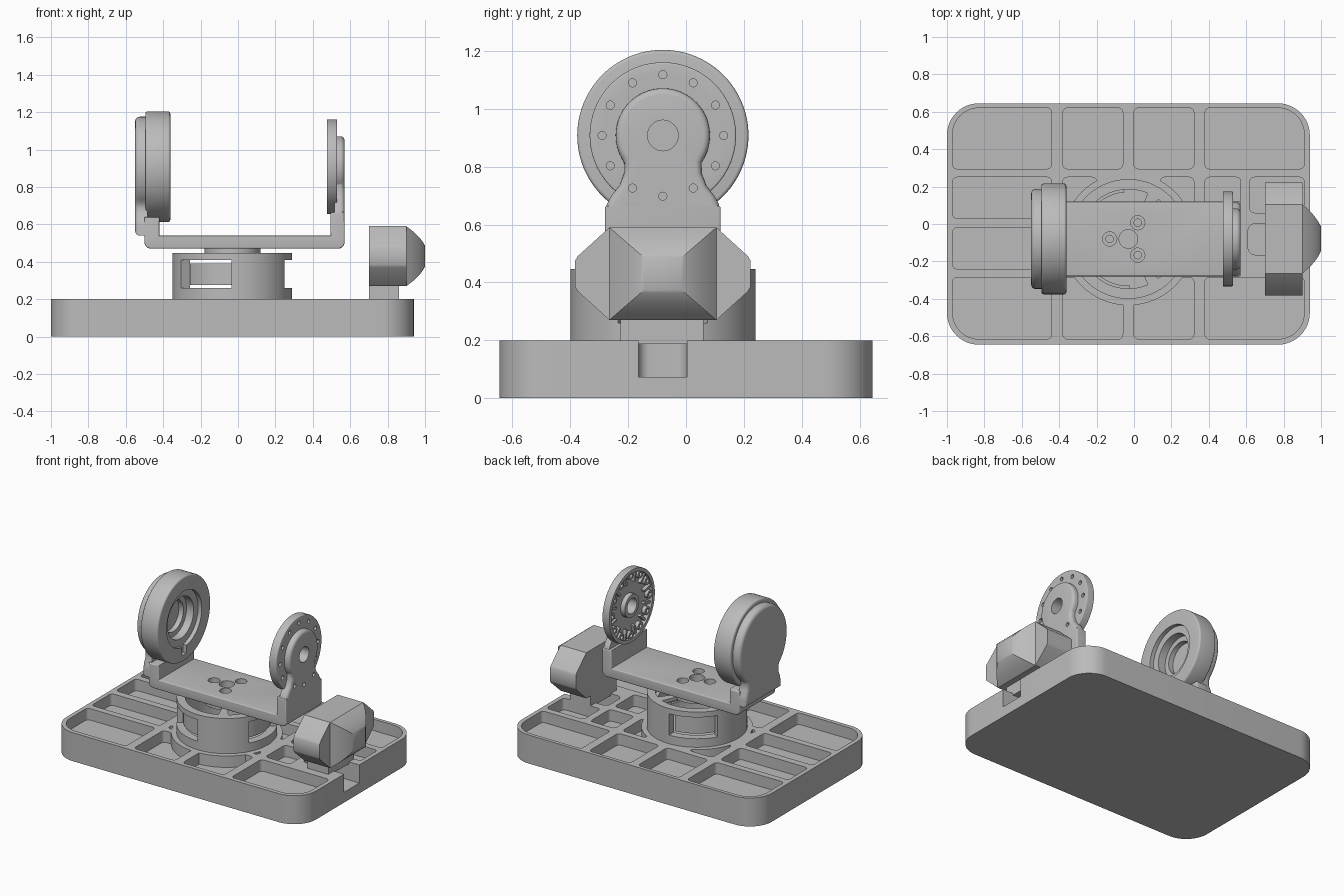
import bpy, bmesh
from math import sin, cos, pi, radians
from mathutils import Vector

if "Cube" in bpy.data.objects:
    bpy.data.objects.remove(bpy.data.objects["Cube"], do_unlink=True)

grey = bpy.data.materials.new("light grey")
grey.use_nodes = True
COLOUR = (0.5, 0.5, 0.5, 1)
grey.diffuse_color = COLOUR
grey.node_tree.nodes["Principled BSDF"].inputs["Base Color"].default_value = COLOUR

CX, CY = -0.03, -0.08      # turntable axis
CZ = 0.908                 # tilt axis height
parts = []


# ---- profile helpers ----
def arc(r, a0, a1, cx=0, cy=0, n=24):
    step = radians(a1 - a0) / n
    return [(cx + r * cos(radians(a0) + i * step), cy + r * sin(radians(a0) + i * step))
            for i in range(n + 1)]


def circle(r, cx=0, cy=0, n=64):
    return arc(r, 0, 360, cx, cy, n)[:-1]


def rounded(x0, x1, y0, y1, r, n=8):
    corners = [(x1 - r, y1 - r), (x0 + r, y1 - r), (x0 + r, y0 + r), (x1 - r, y0 + r)]
    return [p for i, (x, y) in enumerate(corners) for p in arc(r, 90 * i, 90 * i + 90, x, y, n)]


def sector(r0, r1, a0, a1):
    return arc(r1, a0, a1, CX, CY) + arc(r0, a1, a0, CX, CY)


def keyhole(r, end_angle, tail):
    """Round head on the tilt axis with a mirrored tail of (half width, z) points."""
    head = arc(r, -end_angle, 180 + end_angle, CY, CZ, 48)
    return head + [(CY - w, z) for w, z in tail] + [(CY + w, z) for w, z in reversed(tail)]


# ---- solid helpers ----
def finish(bm, name):
    bmesh.ops.recalc_face_normals(bm, faces=bm.faces)
    mesh = bpy.data.meshes.new(name)
    bm.to_mesh(mesh)
    bm.free()
    obj = bpy.data.objects.new(name, mesh)
    bpy.context.collection.objects.link(obj)
    mesh.materials.append(grey)
    parts.append(obj)
    return obj


def prism(name, loops, axis, lo, hi, round_lo=0, round_hi=0):
    """Extrude one or more closed loops along an axis, optionally rounding the end rims."""
    place = {"x": lambda a, b, h: (h, a, b),
             "y": lambda a, b, h: (a, h, b),
             "z": lambda a, b, h: (a, b, h)}[axis]
    bm = bmesh.new()
    rims = {0: [], 1: []}
    for loop in loops:
        n = len(loop)
        ends = [[bm.verts.new(place(a, b, h)) for a, b in loop] for h in (lo, hi)]
        caps = [bm.faces.new(e) for e in ends]
        for i in range(n):
            j = (i + 1) % n
            bm.faces.new((ends[0][i], ends[0][j], ends[1][j], ends[1][i]))
        for k in (0, 1):
            rims[k] += list(caps[k].edges)
    bmesh.ops.recalc_face_normals(bm, faces=bm.faces)
    for k, size in enumerate((round_lo, round_hi)):
        if size:
            bmesh.ops.bevel(bm, geom=rims[k], offset=size, segments=4, profile=0.5, affect='EDGES')
    return finish(bm, name)


def box(name, x, y, z):
    return prism(name, [[(x[0], y[0]), (x[1], y[0]), (x[1], y[1]), (x[0], y[1])]], "z", *z)


def combine(obj, tool, operation="DIFFERENCE"):
    mod = obj.modifiers.new("cut", "BOOLEAN")
    mod.operation, mod.solver, mod.object = operation, "EXACT", tool
    bpy.context.view_layer.update()
    graph = bpy.context.evaluated_depsgraph_get()
    mesh = bpy.data.meshes.new_from_object(obj.evaluated_get(graph))
    obj.modifiers.clear()
    obj.data = mesh
    parts.remove(tool)
    bpy.data.objects.remove(tool, do_unlink=True)
    return obj


# ---- base tray with pockets ----
base = prism("base_tray", [rounded(-1, 0.94, -0.645, 0.645, 0.17, 12)], "z", 0, 0.2)
columns = [(-0.97, -0.44), (-0.38, -0.06), (0, 0.32), (0.38, 0.91)]
cells = [(x0, x1, y0, y1) for x0, x1 in columns for y0, y1 in ((-0.615, -0.285), (0.295, 0.62))]
cells += [(-0.97, -0.44, -0.24, -0.02), (-0.97, -0.44, 0.03, 0.25),
          (0.38, 0.57, -0.24, -0.02), (0.38, 0.57, 0.03, 0.25), (0.62, 0.91, 0.06, 0.25)]
cells += [(x0, x1, y0, y1) for x0, x1 in ((-0.38, -0.2), (0.14, 0.32))
          for y0, y1 in ((-0.24, -0.19), (0.03, 0.25))]
pockets = prism("pockets", [rounded(*c, 0.024, 5) for c in cells], "z", 0.12, 0.3)
combine(pockets, prism("inset", [rounded(-0.97, 0.91, -0.615, 0.62, 0.14, 12)], "z", 0, 0.4), "INTERSECT")
combine(pockets, prism("core", [circle(0.355, CX, CY)], "z", 0, 0.4))
combine(base, pockets)
combine(base, prism("channel", [rounded(0.61, 1.2, -0.165, 0.003, 0.04)], "z", 0.073, 0.3))

# ---- turntable drum with three spring clips ----
drum = prism("turntable_drum", [circle(0.32, CX, CY, 96)], "z", 0.19, 0.447)
combine(drum, prism("bore", [circle(0.265, CX, CY, 96)], "z", 0.1, 0.6))
clip_angles = (0, 120, 240)
combine(drum, prism("windows", [sector(0.22, 0.4, a - 29, a + 29) for a in clip_angles], "z", 0.26, 0.41))
prism("drum_clips", [sector(0.25, 0.278, a - 25, a + 32) for a in clip_angles], "z", 0.277, 0.392)
prism("drum_spokes", [sector(0.13, 0.28, a - 7, a + 7) for a in (60, 180, 300)], "z", 0.42, 0.443)
hub = prism("turntable_hub", [circle(0.15, CX, CY)], "z", 0.425, 0.48)

# ---- U-shaped yoke ----
outline = ([(-0.42, 0.64), (-0.5, 0.64)] + arc(0.035, 180, 270, -0.465, 0.505, 6)
           + arc(0.035, 270, 360, 0.535, 0.505, 6)
           + [(0.57, 0.665), (0.495, 0.665), (0.495, 0.54), (-0.42, 0.54)])
yoke = prism("yoke", [outline], "y", CY - 0.2, CY + 0.2, 0.008, 0.008)
bolts = [(CX + 0.1 * cos(radians(a)), CY + 0.1 * sin(radians(a))) for a in (60, 180, 300)]
for body in (yoke, hub):
    combine(body, prism("bolt_holes", [circle(0.05, CX, CY, 32)] + [circle(0.02, *b, 20) for b in bolts],
                        "z", 0.3, 0.7))
combine(yoke, prism("counterbores", [circle(0.038, *b, 24) for b in bolts], "z", 0.505, 0.7))

# ---- left arm: keyhole plate and bearing disc with twelve holes ----
arm = prism("left_arm", [keyhole(0.163, 35, [(0.133, 0.78), (0.15, 0.735), (0.178, 0.70),
                                             (0.194, 0.67), (0.2, 0.63), (0.2, 0.58)])],
            "x", 0.515, 0.57, 0, 0.022)
disc = prism("left_disc", [circle(0.253, CY, CZ, 96)], "x", 0.475, 0.53, 0, 0.006)
ring = [(CY + 0.21 * cos(radians(a)), CZ + 0.21 * sin(radians(a))) for a in range(0, 360, 30)]
recess = prism("recess", [circle(0.228, CY, CZ)], "x", 0.4, 0.508)
combine(recess, prism("tube_core", [circle(0.08, CY, CZ, 48)], "x", 0.3, 0.7))
combine(disc, recess)
lugs = prism("disc_lugs", [circle(0.028, y, z, 20) for y, z in ring], "x", 0.482, 0.515)
ribs = []
for a in range(15, 360, 30):
    d = Vector((cos(radians(a)), sin(radians(a))))
    s = Vector((-d.y, d.x)) * 0.008
    c = Vector((CY, CZ))
    ribs.append([tuple(c + d * r + s * k) for r, k in ((0.16, -1), (0.235, -1), (0.235, 1), (0.16, 1))])
prism("disc_ribs", ribs, "x", 0.485, 0.515)
for body in (arm, disc, lugs):
    combine(body, prism("ring_holes", [circle(0.014, y, z, 16) for y, z in ring]
                        + [circle(0.053, CY, CZ, 32)], "x", 0.4, 0.7))

# ---- right arm: stepped bearing ring and rounded cover ----
bearing = prism("right_bearing", [circle(0.296, CY, CZ, 96)], "x", -0.495, -0.362, 0.012, 0.012)
for r, depth in ((0.195, -0.39), (0.145, -0.445), (0.11, -0.48)):
    combine(bearing, prism("step", [circle(r, CY, CZ)], "x", depth, -0.3))
combine(bearing, box("key_slot", (-0.39, -0.3), (CY - 0.025, CY + 0.025), (CZ - 0.25, CZ - 0.15)))
prism("right_cover", [keyhole(0.268, 47, [(0.176, 0.69), (0.18, 0.655), (0.195, 0.62), (0.2, 0.59), (0.2, 0.54)])],
      "x", -0.55, -0.485, 0.025, 0)

# ---- sensor block on its foot ----
BZ = 0.43
half = [(0.185, 0.16), (0.295, 0.06), (0.303, 0.045)]
quarter = half + [(w, -h) for w, h in reversed(half)]
octagon = [(CY + w, BZ + h) for w, h in quarter] + [(CY - w, BZ + h) for w, h in reversed(quarter)]
prism("sensor_block", [octagon], "x", 0.7, 0.9)
box("sensor_foot", (0.7, 0.86), (-0.227, 0.06), (0.187, 0.28))

# vaulted lens dome made of shrinking rectangles
bm = bmesh.new()
previous = None
for i in range(11):
    k = 1 - 0.065 * i
    h = 0.1 * (1 - k * k) / (1 - 0.35 ** 2)
    level = [bm.verts.new((0.9 + h, CY + 0.185 * k * sy, BZ + 0.16 * k * sz))
             for sy, sz in ((-1, -1), (1, -1), (1, 1), (-1, 1))]
    if previous:
        for j in range(4):
            bm.faces.new((previous[j], previous[j - 1], level[j - 1], level[j]))
    else:
        bm.faces.new(level)
    previous = level
bm.faces.new(previous)
finish(bm, "sensor_dome")

# ---- smooth curved walls, keep edges crisp ----
bpy.ops.object.select_all(action='DESELECT')
for obj in parts:
    obj.select_set(True)
bpy.context.view_layer.objects.active = base
bpy.ops.object.shade_smooth_by_angle(angle=radians(30))
